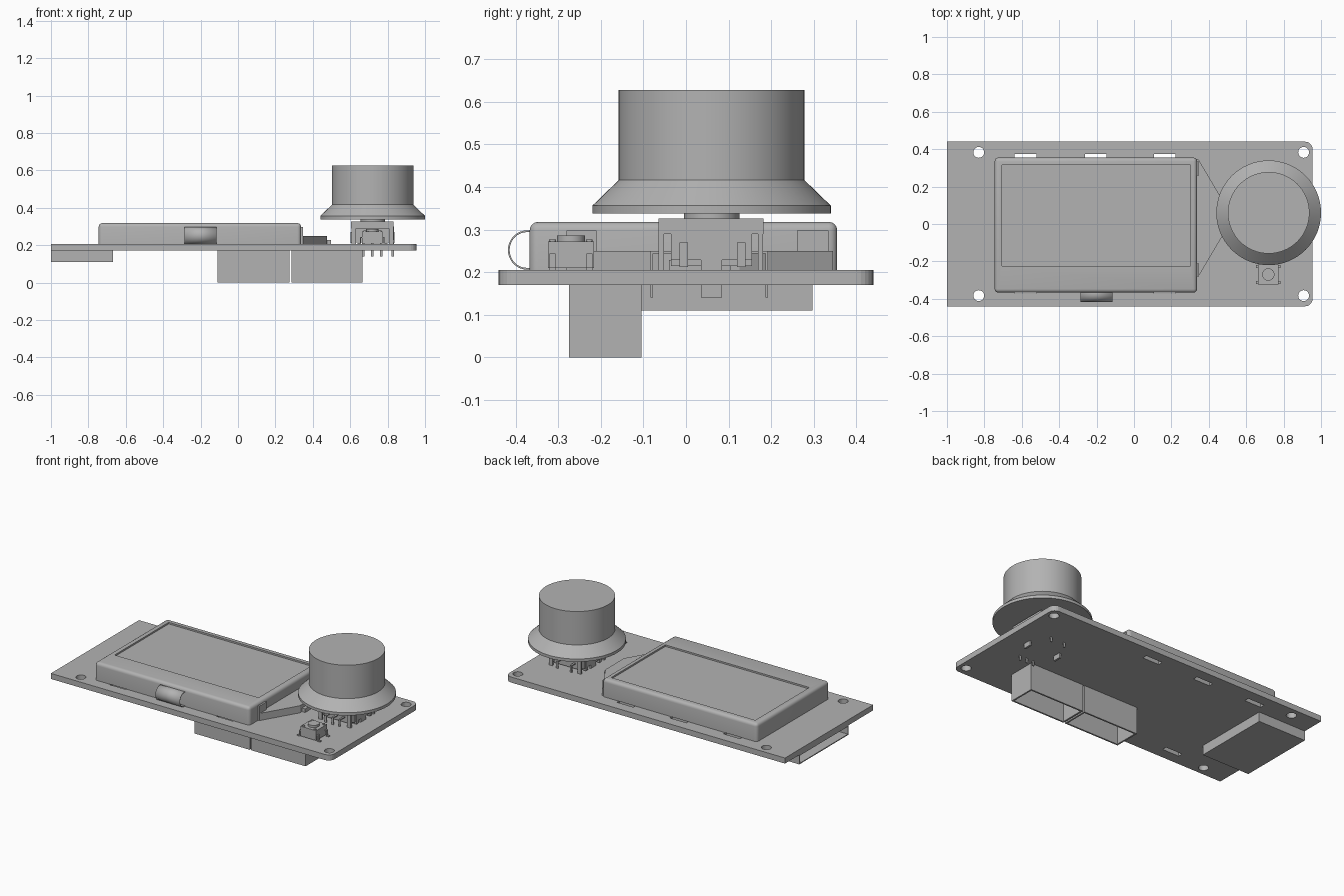
import bpy
import bmesh
import math
from mathutils import Matrix, Vector

if "Cube" in bpy.data.objects:
    bpy.data.objects.remove(bpy.data.objects["Cube"], do_unlink=True)

grey = bpy.data.materials.new("neutral grey")
grey.use_nodes = True
grey.diffuse_color = (0.45, 0.45, 0.45, 1)
grey.node_tree.nodes["Principled BSDF"].inputs["Base Color"].default_value = grey.diffuse_color


def finish(name, bm):
    """Turn a bmesh into a named grey object."""
    bmesh.ops.recalc_face_normals(bm, faces=bm.faces)
    mesh = bpy.data.meshes.new(name)
    bm.to_mesh(mesh)
    bm.free()
    mesh.materials.append(grey)
    obj = bpy.data.objects.new(name, mesh)
    bpy.context.collection.objects.link(obj)
    return obj


def activate(obj):
    bpy.ops.object.select_all(action='DESELECT')
    obj.select_set(True)
    bpy.context.view_layer.objects.active = obj


def smooth(obj, degrees=35):
    activate(obj)
    bpy.ops.object.shade_smooth_by_angle(angle=math.radians(degrees))


def add_box(bm, x, y, z):
    """Add a box given (low, high) pairs for each axis."""
    spans = (x, y, z)
    centre = Vector([(a + b) / 2 for a, b in spans])
    size = Vector([b - a for a, b in spans])
    bmesh.ops.create_cube(bm, size=1, matrix=Matrix.Translation(centre) @ Matrix.Diagonal(size).to_4x4())


def boxes(name, *spans):
    bm = bmesh.new()
    for s in spans:
        add_box(bm, *s)
    return finish(name, bm)


def prism(name, outline, low, high):
    bm = bmesh.new()
    face = bm.faces.new([bm.verts.new((x, y, low)) for x, y in outline])
    up = bmesh.ops.extrude_face_region(bm, geom=[face], use_keep_orig=True)["geom"]
    bmesh.ops.translate(bm, vec=(0, 0, high - low), verts=[v for v in up if isinstance(v, bmesh.types.BMVert)])
    return finish(name, bm)


def add_cylinder(bm, x, y, radius, low, high, sides=32):
    bmesh.ops.create_cone(bm, cap_ends=True, segments=sides, radius1=radius, radius2=radius,
                          depth=high - low, matrix=Matrix.Translation((x, y, (low + high) / 2)))


def cylinder(name, *args):
    bm = bmesh.new()
    add_cylinder(bm, *args)
    obj = finish(name, bm)
    smooth(obj)


def cut(obj, cutter):
    """Subtract a cutter and discard it."""
    mod = obj.modifiers.new("cut", 'BOOLEAN')
    mod.operation = 'DIFFERENCE'
    mod.solver = 'EXACT'
    mod.object = cutter
    activate(obj)
    bpy.ops.object.modifier_apply(modifier=mod.name)
    bpy.data.objects.remove(cutter, do_unlink=True)


# Circuit board: square left corners, rounded right corners
BOARD, TOP = 0.17, 0.205
outline = [(-1, 0.44), (-1, -0.44)]
for side in (-1, 1):
    for i in range(7):
        a = math.radians(15 * i)
        t = (math.sin(a), math.cos(a)) if side < 0 else (math.cos(a), math.sin(a))
        outline.append((0.915 + 0.04 * t[0], side * (0.40 + 0.04 * t[1])))
board = prism("circuit_board", outline, BOARD, TOP)

# Mounting holes and display slots
bm = bmesh.new()
for x in (-0.83, 0.907):
    for y in (-0.383, 0.383):
        add_cylinder(bm, x, y, 0.029, 0.1, 0.3)
for x, y in ((-0.58, 0.358), (-0.205, 0.358), (0.165, 0.358), (-0.58, -0.357), (0.165, -0.357)):
    add_box(bm, (x - 0.058, x + 0.058), (y - 0.015, y + 0.015), (0.1, 0.3))
cut(board, finish("hole_cutter", bm))

# Display housing with rounded upper rim and recessed screen
bm = bmesh.new()
add_box(bm, (-0.745, 0.337), (-0.367, 0.355), (TOP, 0.318))
rim = [e for e in bm.edges if max(v.co.z for v in e.verts) > 0.3]
bmesh.ops.bevel(bm, geom=rim, offset=0.02, segments=4, profile=0.5, affect='EDGES')
housing = finish("display_housing", bm)
cut(housing, boxes("screen_cutter", ((-0.705, 0.302), (-0.225, 0.315), (0.308, 0.4))))
smooth(housing)

# Curved ribbon folding over the front of the display
path = [(-0.36, 0.298)]
for i in range(17):
    a = math.radians(90 + 180 * i / 16)
    path.append((-0.373 + 0.045 * math.cos(a), 0.252 + 0.046 * math.sin(a)))
path.append((-0.36, 0.206))
bm = bmesh.new()
rows = [[bm.verts.new((x, y, z)) for x in (-0.285, -0.115)] for y, z in path]
for a, b in zip(rows, rows[1:]):
    bm.faces.new((a[0], a[1], b[1], b[0]))
ribbon = finish("front_ribbon", bm)
thick = ribbon.modifiers.new("thickness", 'SOLIDIFY')
thick.thickness = 0.004
smooth(ribbon)

# Tapered cable beside the display
prism("side_cable", [(0.335, -0.28), (0.345, -0.28), (0.475, -0.06), (0.475, 0.125),
                     (0.345, 0.345), (0.335, 0.345)], TOP, 0.25)
boxes("cable_tail", ((0.475, 0.497), (-0.04, 0.105), (TOP, 0.228)))
boxes("cable_shoulders", ((0.335, 0.348), (-0.28, -0.21), (TOP, 0.298)),
      ((0.335, 0.348), (0.26, 0.335), (TOP, 0.298)))

# Two sockets underneath, open downward
for name, x0, x1 in (("left_socket", 0.285, 0.665), ("right_socket", -0.11, 0.275)):
    socket = boxes(name, ((x0, x1), (-0.275, -0.105), (0, BOARD)))
    cut(socket, boxes("socket_cutter", ((x0 + 0.01, x1 - 0.01), (-0.265, -0.115), (-0.1, 0.155))))

# Card slot underneath, open at the board edge
slot = boxes("card_slot", ((-1, -0.667), (-0.195, 0.297), (0.11, BOARD)))
cut(slot, boxes("card_cutter", ((-1.1, -0.68), (-0.188, 0.29), (0.116, 0.164))))

# Rotary knob, revolved from its profile
KX, KY = 0.72, 0.06
profile = [(0, 0.338), (0.28, 0.338), (0.28, 0.356), (0.218, 0.416), (0.218, 0.627), (0, 0.627)]
bm = bmesh.new()
verts = [bm.verts.new((KX + r, KY, z)) for r, z in profile]
edges = [bm.edges.new(pair) for pair in zip(verts, verts[1:])]
bmesh.ops.spin(bm, geom=verts + edges, cent=(KX, KY, 0), axis=(0, 0, 1), angle=math.tau, steps=64)
bmesh.ops.remove_doubles(bm, verts=bm.verts, dist=0.0001)
smooth(finish("knob", bm), 25)

# Rotary encoder under the knob
cylinder("encoder_shaft", KX, KY, 0.065, 0.31, 0.339)
boxes("encoder_body", ((0.625, 0.815), (-0.035, 0.155), (0.215, 0.318)))
boxes("encoder_top_plate", ((0.605, 0.832), (-0.065, 0.182), (0.29, 0.326)))
bm = bmesh.new()
for x in (0.612, 0.828):
    # Side plates, clips and mounting lugs
    add_box(bm, (x - 0.006, x + 0.006), (-0.035, 0.155), (0.228, 0.3))
    for y in (-0.005, 0.13):
        add_box(bm, (x - 0.01, x + 0.01), (y - 0.01, y + 0.01), (0.212, 0.27))
    add_box(bm, (x - 0.006, x + 0.006), (KY - 0.025, KY + 0.025), (0.14, 0.24))
for y in (-0.058, 0.175):
    for x in (0.62, 0.82):
        add_box(bm, (x - 0.012, x + 0.012), (y - 0.006, y + 0.006), (TOP, 0.3))
finish("encoder_frame", bm)

# Encoder solder pins
bm = bmesh.new()
for y, inner, columns in ((-0.08, -0.03, (0.67, 0.718, 0.766)), (0.19, 0.15, (0.67, 0.766))):
    for x in columns:
        add_box(bm, (x - 0.006, x + 0.006), (y - 0.003, y + 0.003), (0.14, 0.25))
        add_box(bm, (x - 0.006, x + 0.006), (min(y, inner), max(y, inner)), (0.244, 0.25))
finish("encoder_pins", bm)

# Push button with four legs
BX, BY = 0.718, -0.27
boxes("button_body", ((BX - 0.055, BX + 0.055), (BY - 0.054, BY + 0.054), (0.21, 0.272)))
cylinder("button_cap", BX, BY, 0.033, 0.27, 0.286)
bm = bmesh.new()
for sx in (-1, 1):
    for sy in (-1, 1):
        y = BY + sy * 0.043
        for x0, x1, z0, z1 in ((0.05, 0.066, 0.238, 0.244), (0.06, 0.066, TOP, 0.244), (0.06, 0.08, TOP, 0.211)):
            add_box(bm, tuple(sorted((BX + sx * x0, BX + sx * x1))), (y - 0.007, y + 0.007), (z0, z1))
        add_cylinder(bm, BX + sx * 0.04, y, 0.008, 0.27, 0.277, 12)
finish("button_legs", bm)
